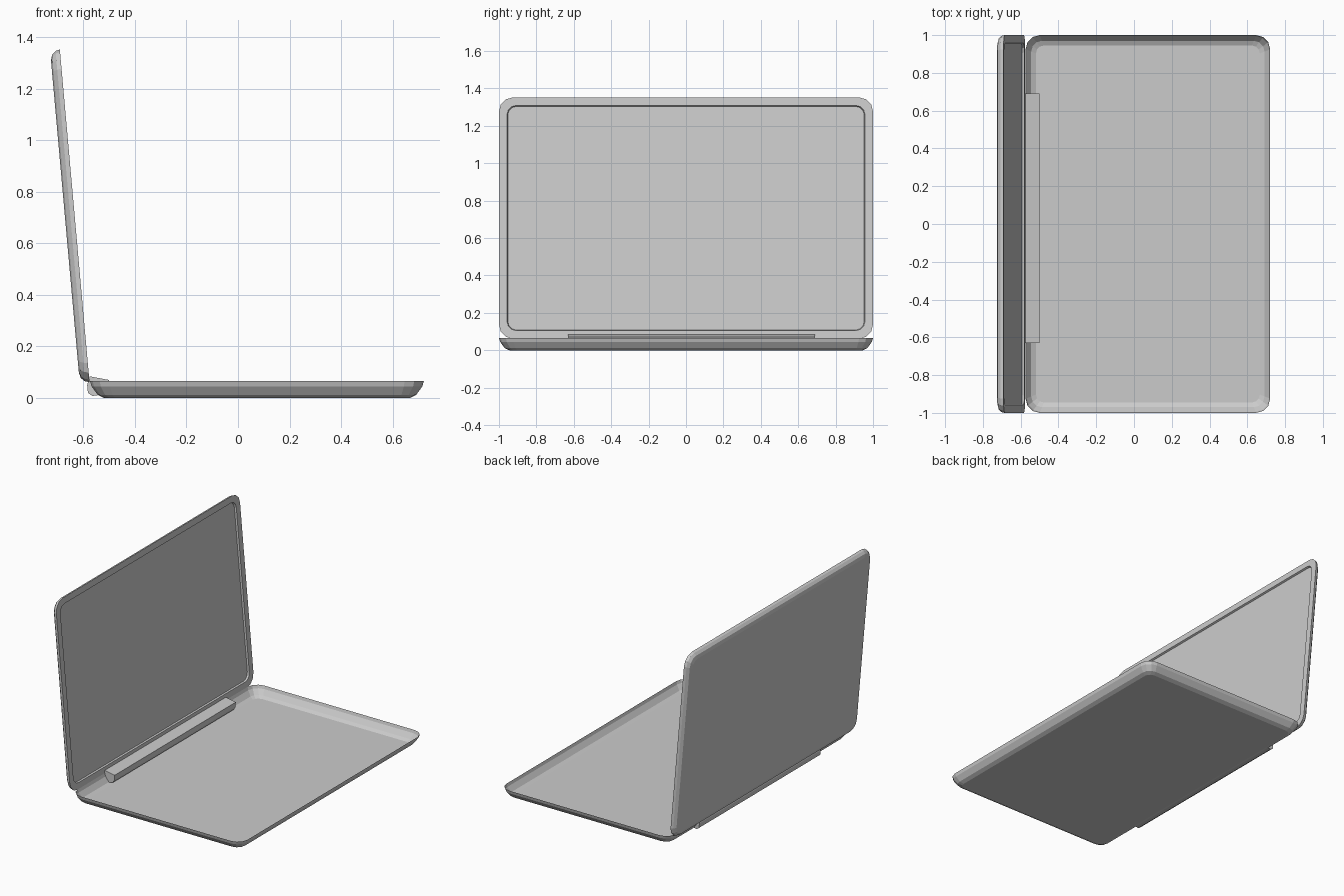
import bpy, bmesh, math
from mathutils import Matrix, Vector

if "Cube" in bpy.data.objects:
    bpy.data.objects.remove(bpy.data.objects["Cube"])

HALF_X, HALF_Y, RADIUS, SEGS = 0.6475, 1.0, 0.075, 3


def rounded_ring(bm, inset, z):
    """Rounded rectangle loop, counter-clockwise seen from above."""
    r = max(RADIUS - inset * 0.6, 0.03)
    cx, cy = HALF_X - inset - r, HALF_Y - inset - r
    verts = []
    for q, (sx, sy) in enumerate([(1, 1), (-1, 1), (-1, -1), (1, -1)]):
        for i in range(SEGS + 1):
            a = math.pi / 2 * (q + i / SEGS)
            verts.append(bm.verts.new((sx * cx + r * math.cos(a),
                                       sy * cy + r * math.sin(a), z)))
    return verts


def finish(name, bm):
    me = bpy.data.meshes.new(name)
    bm.to_mesh(me)
    bm.free()
    ob = bpy.data.objects.new(name, me)
    bpy.context.collection.objects.link(ob)
    return ob


def shell(name, profile, cap_first=False):
    """Stack of rounded loops given as (inset, height), closed at the end."""
    bm = bmesh.new()
    rings = [rounded_ring(bm, *p) for p in profile]
    n = len(rings[0])
    for a, b in zip(rings, rings[1:]):
        for i in range(n):
            j = (i + 1) % n
            bm.faces.new((a[i], b[i], b[j], a[j]))
    bm.faces.new(rings[-1][::-1])
    if cap_first:
        bm.faces.new(rings[0])
    return finish(name, bm)


# open base tray with sloped walls
base = shell("base_tray", [(0, 0.066), (0.006, 0.045), (0.03, 0.012), (0.055, 0)])
base.location.x = 0.0735

# lid: recessed screen, flat rim, bevelled back
lid = shell("lid", [(0.047, -0.012), (0.043, 0), (0, 0), (0.004, -0.017),
                    (0.018, -0.032), (0.04, -0.038)], cap_first=True)
tilt = math.radians(5.1)
up = Vector((-math.sin(tilt), 0, math.cos(tilt)))
out = Vector((math.cos(tilt), 0, math.sin(tilt)))
rot = Matrix((up, out.cross(up), out)).transposed().to_4x4()
lid.matrix_world = Matrix.Translation(Vector((-0.576, 0, 0.062)) + up * HALF_X) @ rot

# hinge bar joining lid and base
section = [(-0.575, 0.084), (-0.585, 0.05), (-0.582, 0.02), (-0.565, 0.008),
           (-0.515, 0.015), (-0.502, 0.035), (-0.5, 0.07)]
bm = bmesh.new()
ends = [[bm.verts.new((x, y, z)) for x, z in section] for y in (-0.63, 0.69)]
for e in ends:
    bm.faces.new(e)
for i in range(len(section)):
    j = (i + 1) % len(section)
    bm.faces.new((ends[0][i], ends[0][j], ends[1][j], ends[1][i]))
bmesh.ops.recalc_face_normals(bm, faces=bm.faces)
finish("hinge_bar", bm)
